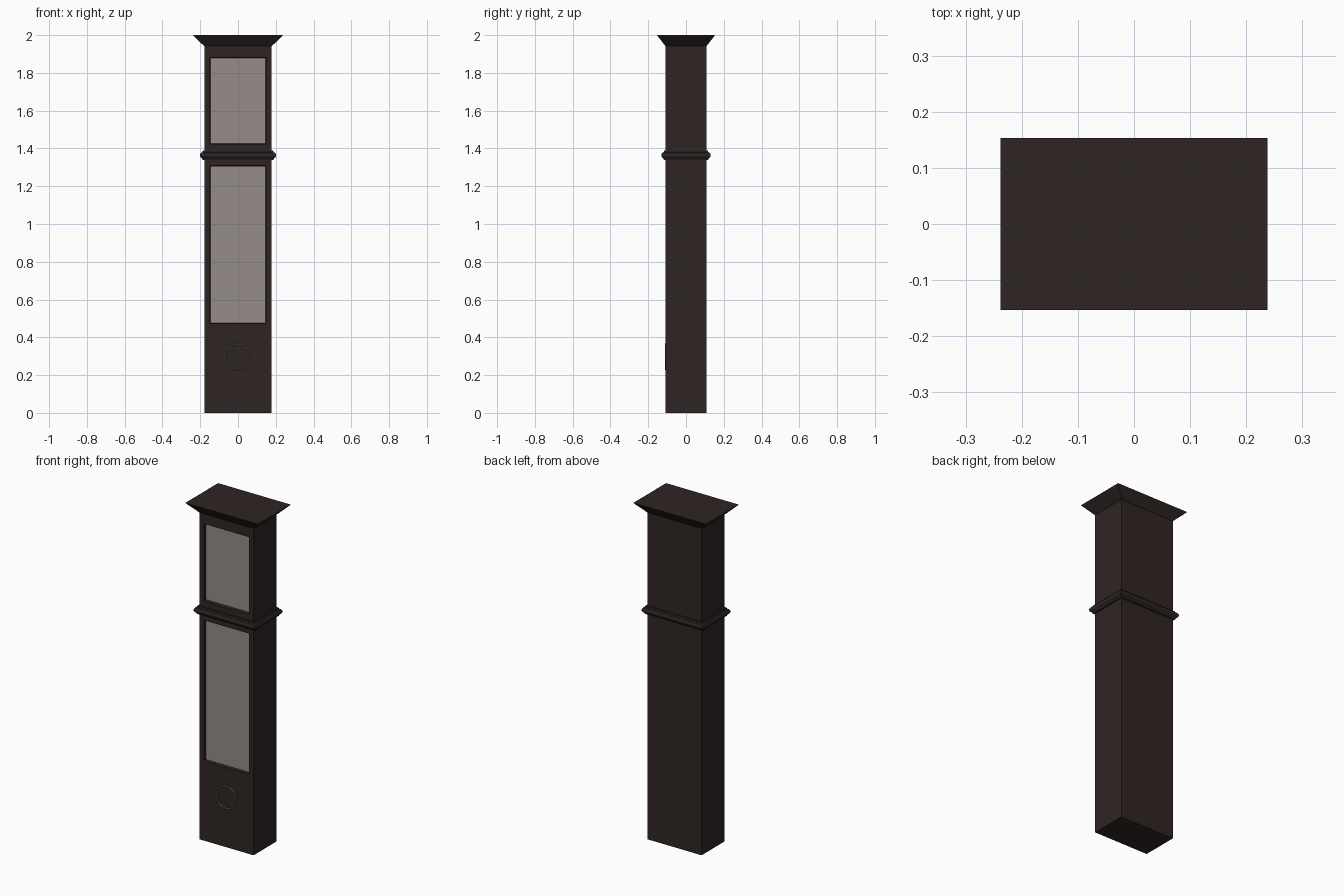
import bpy, bmesh
from mathutils import Vector, Matrix

if "Cube" in bpy.data.objects:
    bpy.data.objects.remove(bpy.data.objects["Cube"])

HX, HY = 0.178, 0.108          # half width and half depth of the case


def material(name, color):
    m = bpy.data.materials.new(name)
    m.diffuse_color = color
    m.use_nodes = True
    m.node_tree.nodes["Principled BSDF"].inputs["Base Color"].default_value = m.diffuse_color
    return m


WOOD = material("dark_wood", (0.028, 0.0185, 0.0175, 1))
GLASS = material("glass_grey", (0.305, 0.262, 0.246, 1))
METAL = material("dull_metal", (0.14, 0.12, 0.115, 1))


def finish(name, bm, mat):
    bmesh.ops.recalc_face_normals(bm, faces=bm.faces)
    mesh = bpy.data.meshes.new(name)
    bm.to_mesh(mesh)
    bm.free()
    obj = bpy.data.objects.new(name, mesh)
    bpy.context.collection.objects.link(obj)
    mesh.materials.append(mat)
    return obj


def box(bm, size, center):
    bmesh.ops.create_cube(bm, size=1, matrix=Matrix.Translation(center) @ Matrix.Diagonal((*size, 1)))


def rect_loft(name, sections, mat):
    """Stack of rectangles (half x, half y, z), skinned and capped."""
    bm = bmesh.new()
    rings = [[bm.verts.new((sx * x, sy * y, z)) for sx, sy in ((-1, -1), (1, -1), (1, 1), (-1, 1))]
             for x, y, z in sections]
    for a, b in zip(rings, rings[1:]):
        for i in range(4):
            j = (i + 1) % 4
            bm.faces.new((a[i], a[j], b[j], b[i]))
    bm.faces.new(rings[0][::-1])
    bm.faces.new(rings[-1])
    return finish(name, bm, mat)


# Case with two recessed openings in the front
OPEN_X = 0.149
WINDOWS = {"lower_glass": (0.473, 1.309), "upper_glass": (1.423, 1.882)}
bm = bmesh.new()
box(bm, (2 * HX, 2 * HY, 1.945), (0, 0, 0.9725))
cuts = [((x, 0, 0), (1, 0, 0)) for x in (-OPEN_X, OPEN_X)]
cuts += [((0, 0, z), (0, 0, 1)) for pair in WINDOWS.values() for z in pair]
for co, no in cuts:
    bmesh.ops.bisect_plane(bm, geom=bm.verts[:] + bm.edges[:] + bm.faces[:], plane_co=co, plane_no=no)
bm.normal_update()
openings = []
for f in bm.faces:
    c = f.calc_center_median()
    if f.normal.y < -0.9 and abs(c.x) < 0.01 and any(a < c.z < b for a, b in WINDOWS.values()):
        openings.append(f)
bmesh.ops.inset_individual(bm, faces=openings, thickness=0.004, depth=-0.018)
bmesh.ops.dissolve_limit(bm, angle_limit=0.01, verts=bm.verts[:], edges=bm.edges[:])
finish("case", bm, WOOD)

# Glass panes seated in the openings
for name, (a, b) in WINDOWS.items():
    bm = bmesh.new()
    box(bm, (0.29, 0.004, b - a - 0.008), (0, -HY + 0.017, (a + b) / 2))
    finish(name, bm, GLASS)

# Moulding between hood and trunk
profile = [(0, 1.338), (0.009, 1.34), (0.012, 1.347), (0.019, 1.352), (0.023, 1.36),
           (0.023, 1.368), (0.018, 1.377), (0.01, 1.38), (0.008, 1.388), (0, 1.388)]
rect_loft("waist_moulding", [(HX + o, HY + o, z) for o, z in profile], WOOD)

# Flared cornice
rect_loft("cornice", [(HX + 0.001, HY + 0.001, 1.942), (0.236, 0.151, 1.996), (0.238, 0.153, 2.0)], WOOD)

# Ring on the plinth
bpy.ops.mesh.primitive_torus_add(major_segments=48, minor_segments=8, major_radius=0.066,
                                 minor_radius=0.004, location=(0, -HY, 0.297), rotation=(1.5708, 0, 0))
ring = bpy.context.object
ring.name = "plinth_ring"
ring.data.materials.append(METAL)
bpy.ops.object.shade_smooth()
